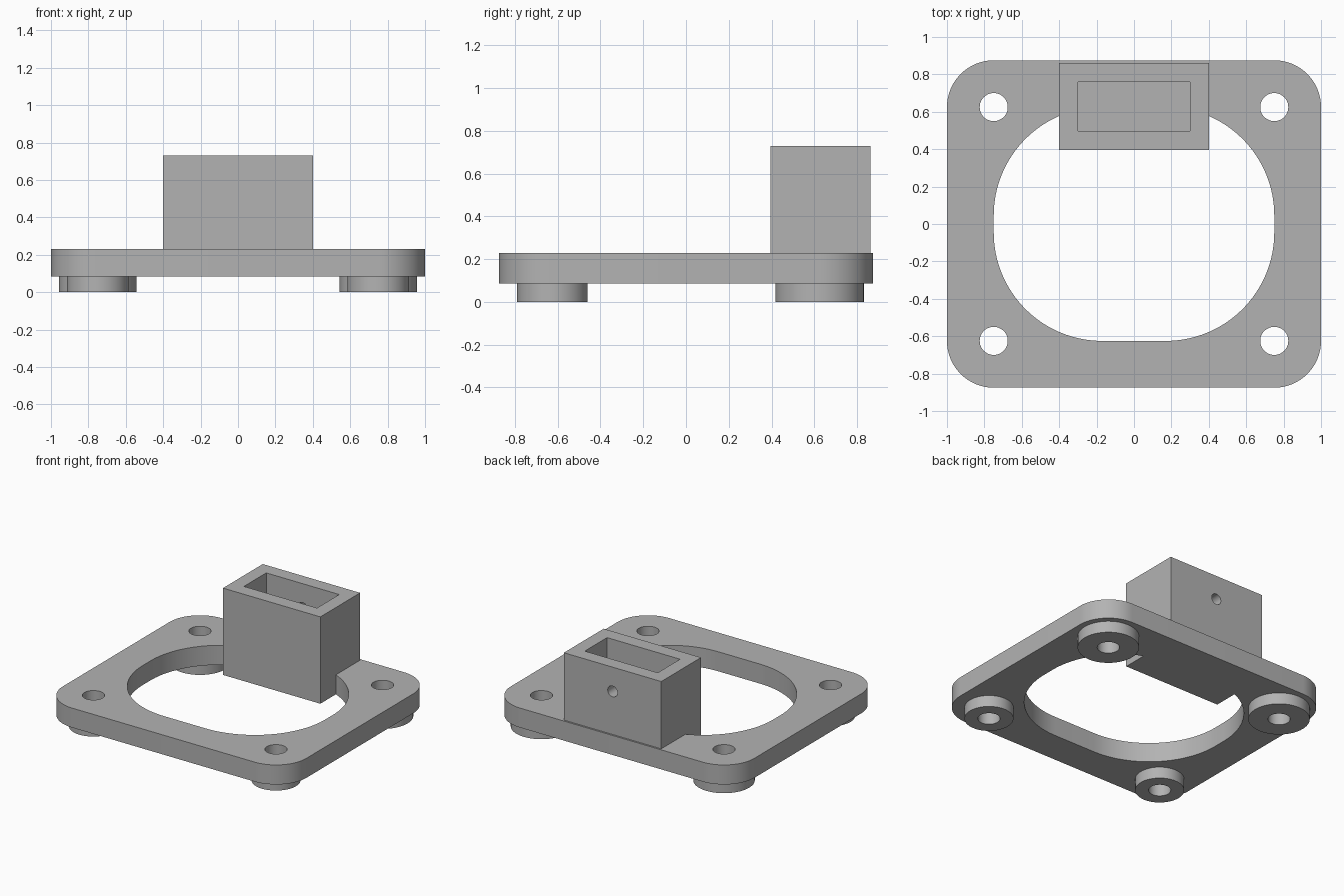
import bpy
import bmesh
from math import cos, sin, pi, radians
from mathutils import Matrix

default = bpy.data.objects.get("Cube")
if default:
    bpy.data.objects.remove(default, do_unlink=True)

grey = bpy.data.materials.new("matte grey")
grey.use_nodes = True
colour = (0.45, 0.45, 0.45, 1)
grey.diffuse_color = colour
grey.node_tree.nodes["Principled BSDF"].inputs["Base Color"].default_value = colour

BOTTOM, TOP, SOCKET_TOP = 0.085, 0.23, 0.73
HOLE_X, HOLE_Y = 0.75, 0.625


def prism(name, outline, z0, z1):
    """Extrude a flat outline from z0 up to z1."""
    bm = bmesh.new()
    base = bm.faces.new([bm.verts.new((x, y, z0)) for x, y in outline])
    new = bmesh.ops.extrude_face_region(bm, geom=[base])["geom"]
    for v in new:
        if isinstance(v, bmesh.types.BMVert):
            v.co.z = z1
    bmesh.ops.recalc_face_normals(bm, faces=bm.faces)
    mesh = bpy.data.meshes.new(name)
    bm.to_mesh(mesh)
    bm.free()
    mesh.materials.append(grey)
    obj = bpy.data.objects.new(name, mesh)
    bpy.context.collection.objects.link(obj)
    return obj


def rounded(hx, hy, r, steps=24):
    """Rounded rectangle with half sizes hx, hy."""
    points = []
    for quarter, (sx, sy) in enumerate([(1, 1), (-1, 1), (-1, -1), (1, -1)]):
        for i in range(steps + 1):
            a = (quarter + i / steps) * pi / 2
            points.append((sx * (hx - r) + r * cos(a), sy * (hy - r) + r * sin(a)))
    return points


def circle(x, y, r, n=48):
    return [(x + r * cos(2 * pi * i / n), y + r * sin(2 * pi * i / n)) for i in range(n)]


def box(x0, x1, y0, y1):
    return [(x0, y0), (x1, y0), (x1, y1), (x0, y1)]


def combine(target, part, operation):
    """Apply a boolean and remove the part that was used up."""
    mod = target.modifiers.new(part.name, "BOOLEAN")
    mod.operation, mod.solver, mod.object = operation, "EXACT", part
    bpy.context.view_layer.update()
    result = bpy.data.meshes.new_from_object(
        target.evaluated_get(bpy.context.evaluated_depsgraph_get()))
    target.modifiers.clear()
    target.data = result
    bpy.data.objects.remove(part, do_unlink=True)


# Frame plate with its large opening
plate = prism("mounting_plate", rounded(1, 0.875, 0.25), BOTTOM, TOP)
combine(plate, prism("opening", rounded(0.75, 0.625, 0.58, 32), 0, 1), "DIFFERENCE")

# Socket block with a blind pocket
combine(plate, prism("socket", box(-0.4, 0.4, 0.395, 0.862), BOTTOM, SOCKET_TOP), "UNION")
combine(plate, prism("pocket", box(-0.3, 0.3, 0.498, 0.76), TOP, 1), "DIFFERENCE")

# Pin hole through the back wall of the socket
pin = prism("pin_hole", circle(0, 0, 0.04, 32), 0, 0.3)
pin.data.transform(Matrix.Translation((0, 0.95, 0.55)) @ Matrix.Rotation(radians(90), 4, "X"))
combine(plate, pin, "DIFFERENCE")

# Round feet, larger at the back, each with a screw hole
for sx in (-1, 1):
    for sy, radius in ((-1, 0.165), (1, 0.207)):
        x, y = sx * HOLE_X, sy * HOLE_Y
        combine(plate, prism("foot", circle(x, y, radius, 64), 0, 0.15), "UNION")
        combine(plate, prism("screw_hole", circle(x, y, 0.075), -0.1, 0.5), "DIFFERENCE")

# Smooth the round walls, keep the rims sharp
bpy.ops.object.select_all(action="DESELECT")
plate.select_set(True)
bpy.context.view_layer.objects.active = plate
bpy.ops.object.shade_smooth_by_angle(angle=radians(30))
